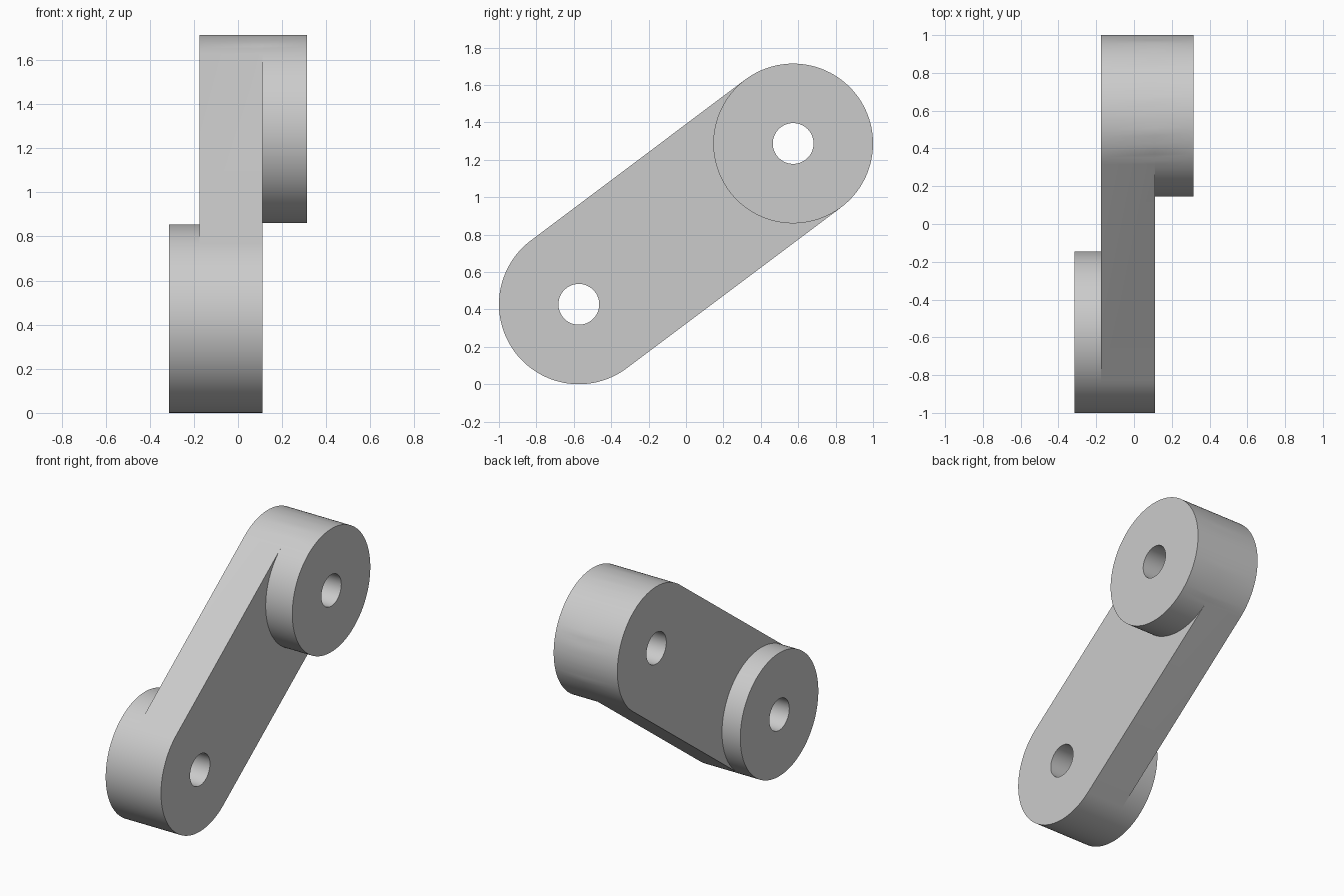
import bpy, bmesh, math
from mathutils import Vector

if "Cube" in bpy.data.objects:
    bpy.data.objects.remove(bpy.data.objects["Cube"])

LOW, HIGH = Vector((-0.573, 0.427)), Vector((0.573, 1.287))  # pivots in (y, z)
RADIUS, HOLE = 0.427, 0.109
HALF = 64                                                    # segments per half turn
SLOPE = math.atan2(HIGH.y - LOW.y, HIGH.x - LOW.x)

grey = bpy.data.materials.new("light_grey")
grey.use_nodes = True
colour = (0.6, 0.6, 0.6, 1)
grey.diffuse_color = colour
grey.node_tree.nodes["Principled BSDF"].inputs["Base Color"].default_value = colour


def arc(centre, radius, start, steps):
    """Points on a circle, beginning where the arm's straight sides touch it."""
    angles = [SLOPE + start + math.pi * i / HALF for i in range(steps)]
    return [centre + radius * Vector((math.cos(a), math.sin(a))) for a in angles]


def prism(name, outline, x0, x1):
    """Extrude a (y, z) outline along x."""
    bm = bmesh.new()
    face = bm.faces.new([bm.verts.new((x0, p.x, p.y)) for p in outline])
    top = bmesh.ops.extrude_face_region(bm, geom=[face])["geom"]
    verts = [v for v in top if isinstance(v, bmesh.types.BMVert)]
    bmesh.ops.translate(bm, verts=verts, vec=(x1 - x0, 0, 0))
    bmesh.ops.recalc_face_normals(bm, faces=bm.faces)
    mesh = bpy.data.meshes.new(name)
    bm.to_mesh(mesh)
    bm.free()
    mesh.materials.append(grey)
    obj = bpy.data.objects.new(name, mesh)
    bpy.context.collection.objects.link(obj)
    return obj


def disc(name, centre, radius, x0, x1):
    return prism(name, arc(centre, radius, -math.pi / 2, 2 * HALF), x0, x1)


# Round-ended arm
outline = arc(HIGH, RADIUS, -math.pi / 2, HALF + 1) + arc(LOW, RADIUS, math.pi / 2, HALF + 1)
arm = prism("crank_arm", outline, -0.174, 0.11)

# Bosses on opposite sides, then a bore through each end
tools = [
    (disc("upper_boss", HIGH, RADIUS, 0.11, 0.314), "UNION"),
    (disc("lower_boss", LOW, RADIUS, -0.314, -0.174), "UNION"),
    (disc("upper_bore", HIGH, HOLE, -0.5, 0.5), "DIFFERENCE"),
    (disc("lower_bore", LOW, HOLE, -0.5, 0.5), "DIFFERENCE"),
]
for tool, operation in tools:
    tool.hide_render = True
    mod = arm.modifiers.new(tool.name, "BOOLEAN")
    mod.object, mod.operation, mod.solver = tool, operation, "EXACT"

# Bake the modifiers, drop the helpers and smooth the round walls
bpy.ops.object.select_all(action="DESELECT")
arm.select_set(True)
bpy.context.view_layer.objects.active = arm
for tool, _ in tools:
    bpy.ops.object.modifier_apply(modifier=tool.name)
    bpy.data.objects.remove(tool)
bpy.ops.object.shade_smooth_by_angle(angle=math.radians(30))
